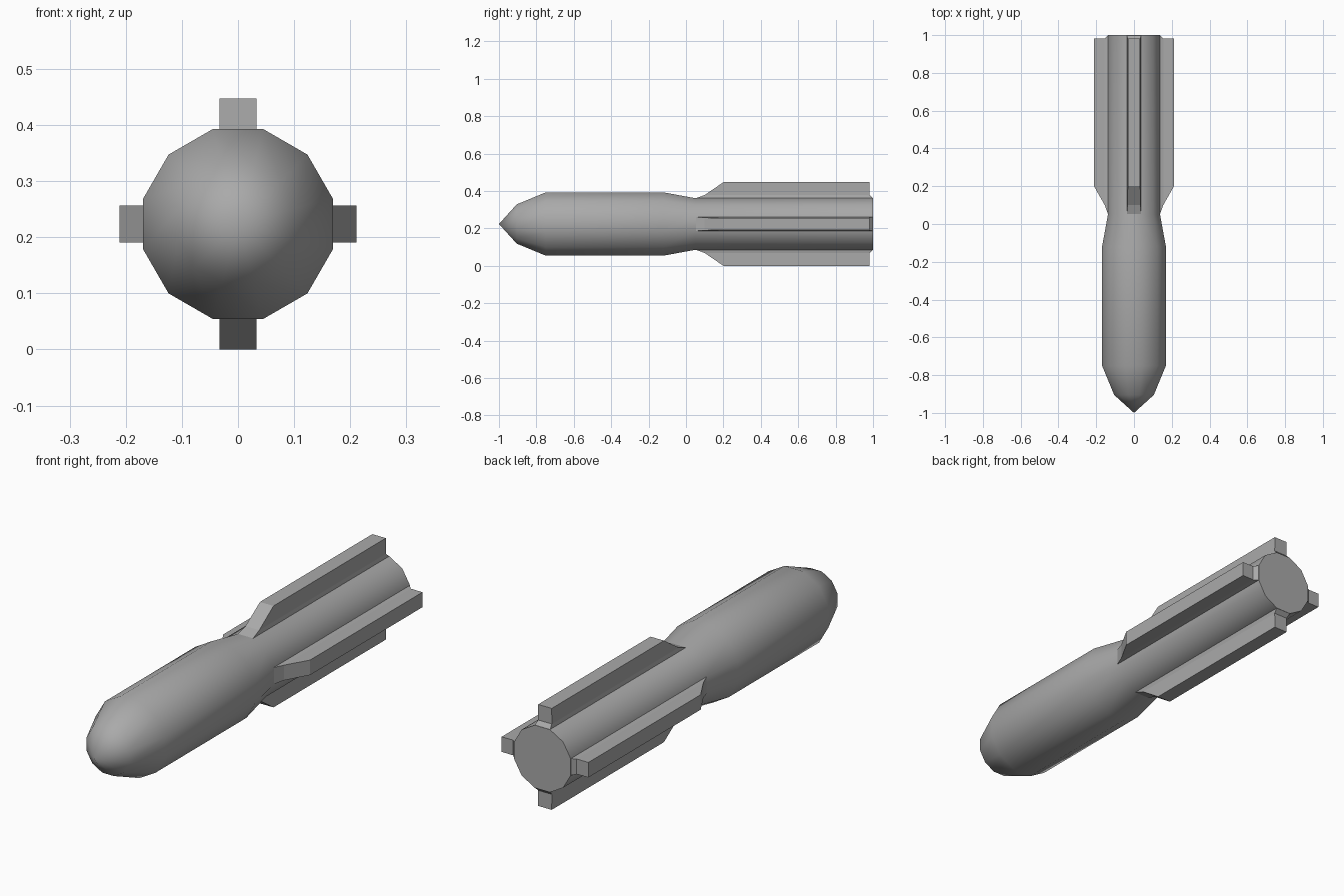
import bpy, bmesh, math
from mathutils import Matrix

if "Cube" in bpy.data.objects:
    bpy.data.objects.remove(bpy.data.objects["Cube"])

CZ = 0.2235          # height of the body axis
SIDES = 12
C15 = math.cos(math.pi / SIDES)

grey = bpy.data.materials.new("grey")
grey.diffuse_color = (0.4, 0.4, 0.4, 1)
grey.use_nodes = True
grey.node_tree.nodes["Principled BSDF"].inputs["Base Color"].default_value = grey.diffuse_color


def finish(bm, name, smooth):
    bmesh.ops.recalc_face_normals(bm, faces=bm.faces)
    me = bpy.data.meshes.new(name)
    bm.to_mesh(me)
    bm.free()
    me.materials.append(grey)
    ob = bpy.data.objects.new(name, me)
    bpy.context.collection.objects.link(ob)
    if smooth:
        bpy.ops.object.select_all(action='DESELECT')
        ob.select_set(True)
        bpy.context.view_layer.objects.active = ob
        bpy.ops.object.shade_smooth_by_angle(angle=math.radians(40))
    return ob


def bridge(bm, a, b):
    n = len(a)
    for i in range(n):
        bm.faces.new((a[i], a[(i + 1) % n], b[(i + 1) % n], b[i]))


# Body: twelve-sided rings along y, given as (y, distance to the flats)
bm = bmesh.new()
rings = []
for y, r in [(-0.905, 0.105), (-0.75, 0.169), (-0.12, 0.169), (0.05, 0.138), (1.0, 0.138)]:
    ring = []
    for i in range(SIDES):
        a = math.tau * (i + 0.5) / SIDES
        ring.append(bm.verts.new((r / C15 * math.cos(a), y, CZ + r / C15 * math.sin(a))))
    rings.append(ring)
for a, b in zip(rings, rings[1:]):
    bridge(bm, a, b)
tip = bm.verts.new((0, -1, CZ))
for i in range(SIDES):
    bm.faces.new((tip, rings[0][i], rings[0][(i + 1) % SIDES]))
bm.faces.new(rings[-1])
finish(bm, "body", True)


# Fins: flared root on a body flat, then a straight block with sloped front
def fin(name, angle, height):
    bm = bmesh.new()
    layers = []
    for r, w, y0, y1 in [(0.137, 0.037, 0.05, 1.0), (0.155, 0.0335, 0.10, 0.982),
                         (height, 0.033, 0.20, 0.982)]:
        layers.append([bm.verts.new(p) for p in
                       ((-w, y0, r), (w, y0, r), (w, y1, r), (-w, y1, r))])
    for a, b in zip(layers, layers[1:]):
        bridge(bm, a, b)
    bm.faces.new(layers[0])
    bm.faces.new(layers[-1])
    bm.transform(Matrix.Translation((0, 0, CZ)) @ Matrix.Rotation(angle, 4, 'Y'))
    finish(bm, name, False)


for i, (name, h) in enumerate([("top_fin", 0.2235), ("right_fin", 0.2115),
                               ("bottom_fin", 0.2235), ("left_fin", 0.2115)]):
    fin(name, i * math.pi / 2, h)
